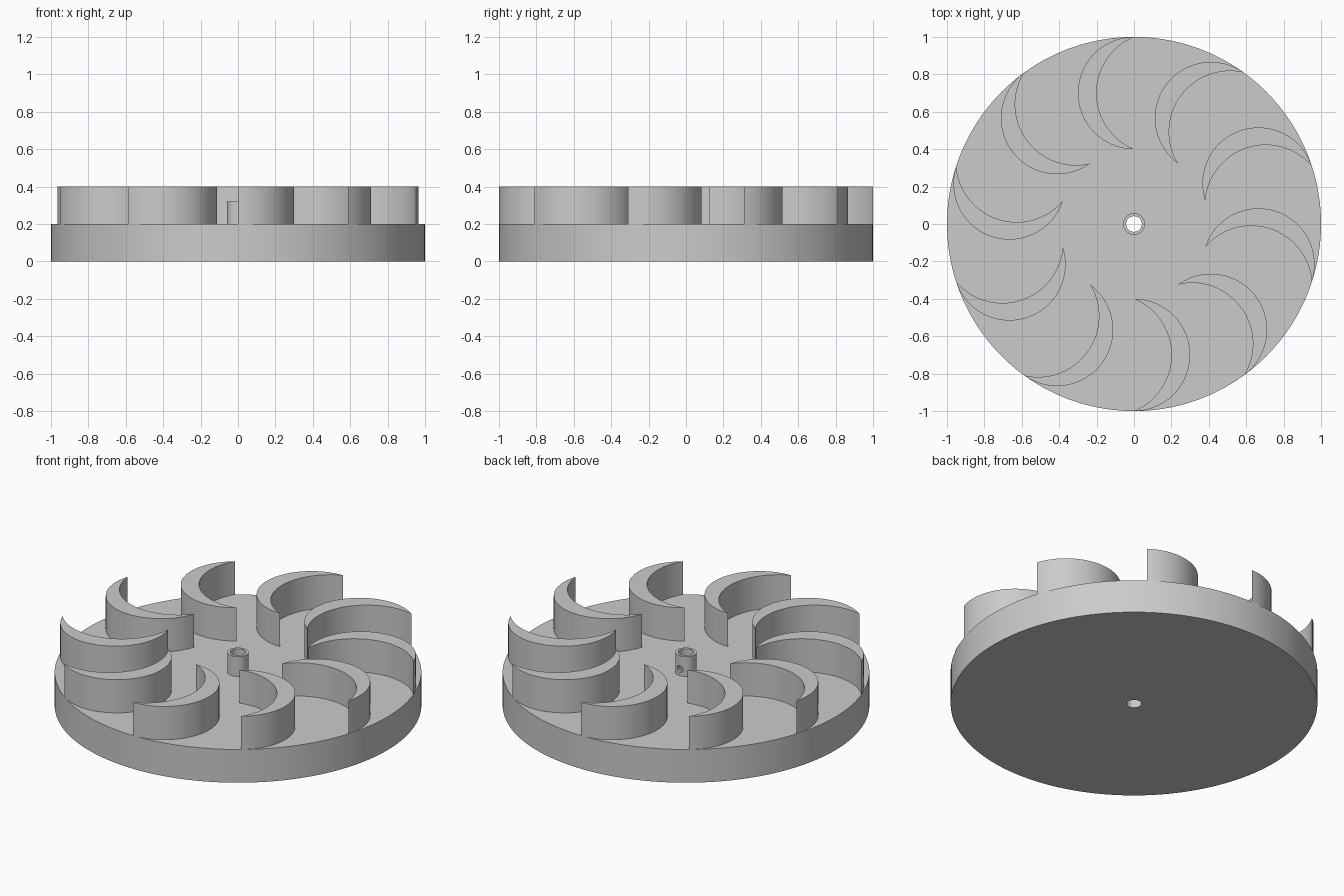
import bpy, bmesh, math
from mathutils import Matrix, Vector

cube = bpy.data.objects.get("Cube")
if cube:
    bpy.data.objects.remove(cube, do_unlink=True)

BORE, HUB, BASE_TOP, HUB_TOP, BLADE_TOP = 0.042, 0.058, 0.2, 0.32, 0.4
BLADES = 10

grey = bpy.data.materials.new("light grey")
grey.use_nodes = True
colour = (0.6, 0.6, 0.6, 1)
grey.diffuse_color = colour
grey.node_tree.nodes["Principled BSDF"].inputs["Base Color"].default_value = colour


def finish(bm, name):
    bmesh.ops.recalc_face_normals(bm, faces=bm.faces)
    mesh = bpy.data.meshes.new(name)
    bm.to_mesh(mesh)
    bm.free()
    mesh.materials.append(grey)
    obj = bpy.data.objects.new(name, mesh)
    bpy.context.collection.objects.link(obj)
    return obj


def smooth(obj):
    bpy.ops.object.select_all(action='DESELECT')
    obj.select_set(True)
    bpy.context.view_layer.objects.active = obj
    bpy.ops.object.shade_smooth_by_angle(angle=math.radians(30))


def tube(name, inner, outer, z0, z1, sides):
    """Closed ring turned from a rectangular profile."""
    bm = bmesh.new()
    profile = [(inner, z0), (outer, z0), (outer, z1), (inner, z1)]
    verts = [bm.verts.new((r, 0, z)) for r, z in profile]
    edges = [bm.edges.new((verts[i], verts[i - 1])) for i in range(4)]
    bmesh.ops.spin(bm, geom=verts + edges, cent=(0, 0, 0), axis=(0, 0, 1),
                   angle=math.tau, steps=sides, use_merge=True)
    bmesh.ops.remove_doubles(bm, verts=bm.verts, dist=1e-5)
    return finish(bm, name)


def arc(cx, cy, radius, start, end, steps):
    return [Vector((cx + radius * math.cos(a), cy + radius * math.sin(a), BASE_TOP))
            for a in (start + (end - start) * i / steps for i in range(steps + 1))]


def crescent_blade(name, turn):
    """Crescent between a half circle and a shallower arc sharing its tips."""
    half = math.atan2(0.3, 0.125)
    outer = arc(0, 0.7, 0.3, math.pi / 2, math.pi * 1.5, 40)
    inner = arc(0.125, 0.7, 0.325, math.pi + half, math.pi - half, 32)
    bm = bmesh.new()
    face = bm.faces.new([bm.verts.new(p) for p in outer + inner[1:-1]])
    top = bmesh.ops.extrude_face_region(bm, geom=[face], use_keep_orig=True)["geom"]
    bmesh.ops.translate(bm, vec=(0, 0, BLADE_TOP - BASE_TOP),
                        verts=[g for g in top if isinstance(g, bmesh.types.BMVert)])
    bmesh.ops.rotate(bm, verts=bm.verts, cent=(0, 0, 0),
                     matrix=Matrix.Rotation(turn, 3, 'Z'))
    return finish(bm, name)


# Base disc with its shaft bore
smooth(tube("base_disc", BORE, 1.0, 0, BASE_TOP, 160))

# Hub collar with a small set-screw hole through its back wall
hub = tube("hub_collar", BORE, HUB, BASE_TOP, HUB_TOP, 48)
bm = bmesh.new()
bmesh.ops.create_cone(bm, cap_ends=True, segments=20, radius1=0.02, radius2=0.02,
                      depth=0.08, matrix=Matrix.Translation((0, 0.06, 0.24))
                      @ Matrix.Rotation(math.pi / 2, 4, 'X'))
cutter = finish(bm, "screw_hole_cutter")
cutter.hide_render = True
bpy.context.view_layer.objects.active = hub
cut = hub.modifiers.new("screw_hole", 'BOOLEAN')
cut.operation = 'DIFFERENCE'
cut.object = cutter
cut.solver = 'EXACT'
bpy.ops.object.modifier_apply(modifier=cut.name)
bpy.data.objects.remove(cutter, do_unlink=True)
smooth(hub)

# Ring of crescent blades
for i in range(BLADES):
    smooth(crescent_blade(f"blade_{i + 1}", math.tau * i / BLADES))
